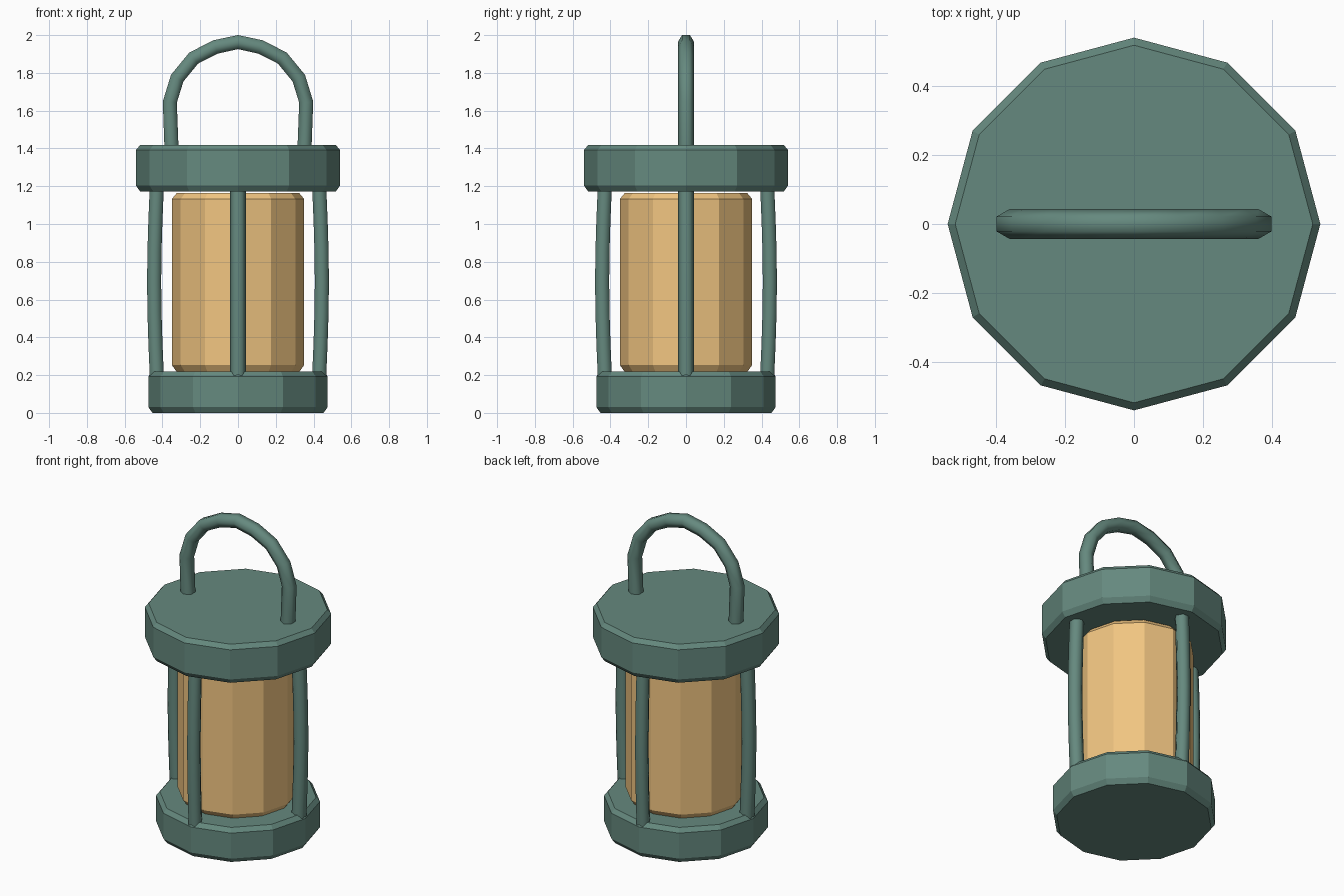
import bpy, bmesh, math
from mathutils import Vector

if "Cube" in bpy.data.objects:
    bpy.data.objects.remove(bpy.data.objects["Cube"])


def material(name, color):
    m = bpy.data.materials.new(name)
    m.diffuse_color = color
    m.use_nodes = True
    m.node_tree.nodes["Principled BSDF"].inputs["Base Color"].default_value = m.diffuse_color
    return m


green = material("green_metal", (0.13, 0.25, 0.21, 1))
amber = material("amber_glass", (0.88, 0.56, 0.22, 1))


def finish(bm, name, mat, smooth_angle):
    bmesh.ops.recalc_face_normals(bm, faces=bm.faces)
    me = bpy.data.meshes.new(name)
    bm.to_mesh(me)
    bm.free()
    ob = bpy.data.objects.new(name, me)
    bpy.context.collection.objects.link(ob)
    me.materials.append(mat)
    if smooth_angle:
        bpy.ops.object.select_all(action='DESELECT')
        ob.select_set(True)
        bpy.context.view_layer.objects.active = ob
        bpy.ops.object.shade_smooth_by_angle(angle=math.radians(smooth_angle))
    return ob


def skin(rings, name, mat, smooth_angle=0):
    # Joins equal-sized rings of points into a closed, capped solid
    bm = bmesh.new()
    vs = [[bm.verts.new(p) for p in r] for r in rings]
    n = len(vs[0])
    for a, b in zip(vs, vs[1:]):
        for i in range(n):
            j = (i + 1) % n
            bm.faces.new((a[i], a[j], b[j], b[i]))
    bm.faces.new(vs[0][::-1])
    bm.faces.new(vs[-1])
    return finish(bm, name, mat, smooth_angle)


def drum(name, radius, z0, z1, bevel, mat, sides=12):
    # Twelve-sided disc with chamfered rims
    profile = [(radius - bevel, z0), (radius, z0 + bevel * 1.4),
               (radius, z1 - bevel * 1.2), (radius - bevel, z1)]
    angles = [math.tau * i / sides for i in range(sides)]
    return skin([[(r * math.cos(a), r * math.sin(a), z) for a in angles]
                 for r, z in profile], name, mat)


def tube(name, path, radius, turn=0):
    # Six-sided tube along a path in the xz plane, then turned about z
    pts = [Vector((x, 0, z)) for x, z in path]
    side = Vector((0, 1, 0))
    rings = []
    for i, p in enumerate(pts):
        t = (pts[min(i + 1, len(pts) - 1)] - pts[max(i - 1, 0)]).normalized()
        u = side.cross(t)
        rings.append([p + radius * (math.cos(a) * side + math.sin(a) * u)
                      for a in (math.tau * k / 6 for k in range(6))])
    ob = skin(rings, name, green, 65)
    ob.rotation_euler.z = turn
    return ob


# Base, glass body and cap
drum("base", 0.475, 0.0, 0.22, 0.022, green)
drum("glass", 0.35, 0.215, 1.165, 0.027, amber)
drum("cap", 0.54, 1.172, 1.418, 0.022, green)

# Four slightly bowed guard posts
bow = [(0.43 + 0.014 * math.sin(math.pi * i / 6), 0.2 + i * 0.99 / 6) for i in range(7)]
for k, side_name in enumerate(("right", "back", "left", "front")):
    tube(side_name + "_post", bow, 0.043, k * math.pi / 2)

# Arched carrying handle, mirrored about the centre
half = [(0.352, 1.40), (0.361, 1.645), (0.322, 1.772), (0.235, 1.878), (0.12, 1.937)]
arch = half + [(0, 1.963)] + [(-x, z) for x, z in reversed(half)]
tube("handle", arch, 0.043)
